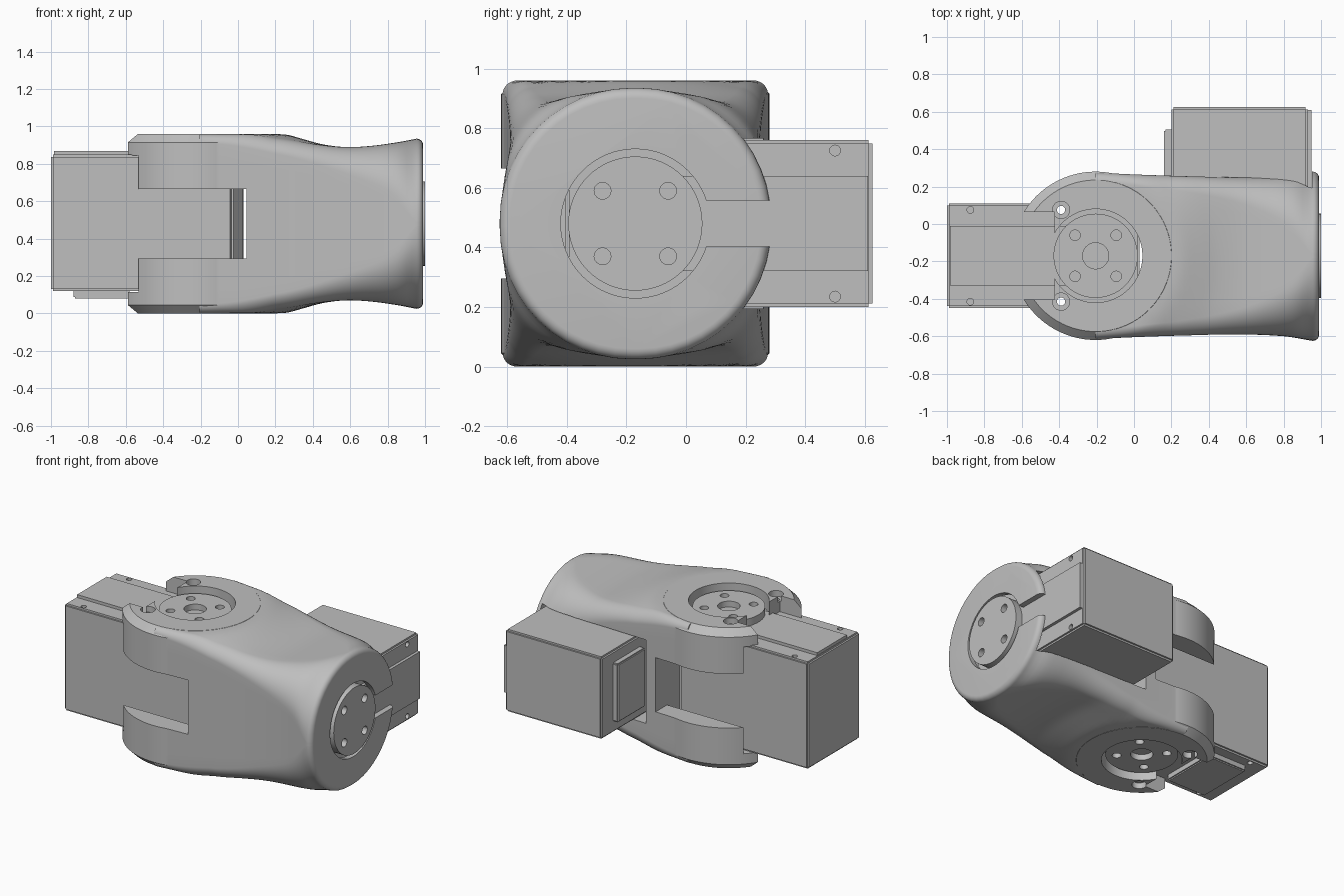
import bpy, bmesh, math
from mathutils import Matrix, Vector

old = bpy.data.objects.get("Cube")
if old:
    bpy.data.objects.remove(old, do_unlink=True)

grey = bpy.data.materials.new("plain grey")
grey.use_nodes = True
grey.diffuse_color = (0.52, 0.52, 0.52, 1)
grey.node_tree.nodes["Principled BSDF"].inputs["Base Color"].default_value = grey.diffuse_color

MID_Y, MID_Z = -0.17, 0.48
RADIUS = 0.45
# Joint frames: local z is the turning axis, local -x points to the motor tail
SIDE_JOINT = Matrix.Translation((-0.205, MID_Y, MID_Z))
END_JOINT = Matrix.Translation((0.56, MID_Y, MID_Z)) @ Matrix(
    ((0, 0, 1, 0), (-1, 0, 0, 0), (0, -1, 0, 0), (0, 0, 0, 1)))


def finish(bm, name):
    bmesh.ops.recalc_face_normals(bm, faces=bm.faces)
    mesh = bpy.data.meshes.new(name)
    bm.to_mesh(mesh)
    bm.free()
    mesh.materials.append(grey)
    obj = bpy.data.objects.new(name, mesh)
    bpy.context.collection.objects.link(obj)
    return obj


def box(name, low, high, frame=Matrix(), bevel=0):
    low, high = Vector(low), Vector(high)
    bm = bmesh.new()
    bmesh.ops.create_cube(bm, size=1)
    bmesh.ops.scale(bm, vec=high - low, verts=bm.verts)
    bmesh.ops.translate(bm, vec=(low + high) / 2, verts=bm.verts)
    if bevel:
        bmesh.ops.bevel(bm, geom=bm.edges[:], offset=bevel, segments=2, affect='EDGES')
    bm.transform(frame)
    return finish(bm, name)


def cylinder(name, x, y, radius, low, high, frame=Matrix(), sides=32, chamfer=0):
    bm = bmesh.new()
    bmesh.ops.create_cone(bm, cap_ends=True, segments=sides, radius1=radius,
                          radius2=radius, depth=high - low)
    if chamfer:
        rims = [e for e in bm.edges if abs(e.verts[0].co.z - e.verts[1].co.z) < 0.001]
        bmesh.ops.bevel(bm, geom=rims, offset=chamfer, segments=1, affect='EDGES')
    bm.transform(frame @ Matrix.Translation((x, y, (low + high) / 2)))
    return finish(bm, name)


def combine(target, others, operation='DIFFERENCE'):
    bpy.context.view_layer.objects.active = target
    for other in others:
        mod = target.modifiers.new("cut", 'BOOLEAN')
        mod.operation, mod.solver, mod.object = operation, 'EXACT', other
        bpy.ops.object.modifier_apply(modifier=mod.name)
        bpy.data.objects.remove(other, do_unlink=True)


def smooth(obj):
    bpy.ops.object.select_all(action='DESELECT')
    obj.select_set(True)
    bpy.context.view_layer.objects.active = obj
    bpy.ops.object.shade_smooth_by_angle(angle=math.radians(28))


def curve(keys, x):
    """Smooth curve through (x, value) keys."""
    if x <= keys[0][0]:
        return keys[0][1]
    if x >= keys[-1][0]:
        return keys[-1][1]
    i = max(k for k in range(len(keys) - 1) if keys[k][0] <= x)

    def slope(k):
        a, b = keys[max(k - 1, 0)], keys[min(k + 1, len(keys) - 1)]
        return (b[1] - a[1]) / (b[0] - a[0])
    (x0, v0), (x1, v1) = keys[i], keys[i + 1]
    w = x1 - x0
    t = (x - x0) / w
    return (v0 * (1 + 2 * t) * (1 - t) ** 2 + v1 * t * t * (3 - 2 * t)
            + w * t * (1 - t) * (slope(i) * (1 - t) - slope(i + 1) * t))


# Arm housing: box section at the fork blending to a round end, waisted between
WIDTH = [(-.205, .445), (0, .435), (.3, .425), (.55, .42), (.8, .43), (.955, .455)]
HEIGHT = [(.2, .479), (.26, .476), (.35, .452), (.45, .425), (.57, .41),
          (.7, .415), (.85, .435), (.955, .455)]
CORNER = [(-.205, .045), (0, .06), (.25, .08), (.5, .12), (.7, .19), (.85, .29), (.955, .45)]


def section(x, inset):
    hy, hz = curve(WIDTH, x) - inset, curve(HEIGHT, x) - inset
    r = min(curve(CORNER, x), 0.97 * hy, 0.97 * hz)
    points = []
    for corner in range(4):
        sy = 1 if corner in (0, 3) else -1
        sz = 1 if corner < 2 else -1
        for k in range(13):
            a = math.radians(90 * corner + 7.5 * k)
            points.append((sy * (hy - r) + r * math.cos(a), sz * (hz - r) + r * math.sin(a)))
        # evenly spaced points along the flat to the next corner
        a = math.radians(90 * (corner + 1))
        ny, nz = [(-1, 1), (-1, -1), (1, -1), (1, 1)][corner]
        end = Vector((ny * (hy - r) + r * math.cos(a), nz * (hz - r) + r * math.sin(a)))
        start = Vector(points[-1])
        points += [tuple(start.lerp(end, k / 10)) for k in range(1, 10)]
    # the waist starts along an arc around the fork axis
    weight = min(1, max(0, (0.6 - x) / 0.4))
    ring = []
    for y, z in points:
        away = math.hypot(x + 0.205, y) - 0.205
        scoop = curve(HEIGHT, x + (away - x) * weight) / curve(HEIGHT, x)
        ring.append((x, MID_Y + y, MID_Z + z * scoop))
    return ring


def make_housing():
    stations = [(-0.205 + 1.16 * i / 44, 0) for i in range(45)]
    for k in range(1, 7):
        a = math.radians(15 * k)
        stations.append((0.955 + 0.035 * math.sin(a), 0.035 * (1 - math.cos(a))))
    bm = bmesh.new()
    rings = [[bm.verts.new(p) for p in section(*s)] for s in stations]
    for a, b in zip(rings, rings[1:]):
        for i in range(len(a)):
            j = (i + 1) % len(a)
            bm.faces.new((a[i], a[j], b[j], b[i]))
    bm.faces.new(rings[0])
    bm.faces.new(rings[-1])
    return finish(bm, "arm_housing")


housing = make_housing()
fork = cylinder("fork_disc", 0, 0, RADIUS, -.48, .48, SIDE_JOINT, 96, 0.045)
combine(housing, [fork], 'UNION')

cutters = [
    # side joint: open fork, motor pocket, tail opening, horn recess
    box("cut_fork", (-.9, -.8, -.185), (.25, .8, .185), SIDE_JOINT),
    box("cut_pocket", (-.9, -.31, -.365), (.25, .31, .365), SIDE_JOINT),
    box("cut_tail", (-.9, -.235, -.6), (-.22, .235, .6), SIDE_JOINT),
    cylinder("cut_recess", 0, 0, .25, -.6, .6, SIDE_JOINT, 64),
    # end joint: motor pocket, narrow slot, horn recess
    box("cut_pocket", (-.9, -.285, -.44), (.25, .285, .392), END_JOINT),
    box("cut_slot", (-.9, -.077, .3), (-.1, .077, .6), END_JOINT),
    cylinder("cut_recess", 0, 0, .25, .2, .6, END_JOINT, 64),
]
for side in (-.245, .245):
    for low, high in ((.44, .6), (-.6, -.44)):
        cutters.append(cylinder("cut_bore", -.185, side, .046, low, high, SIDE_JOINT))
    cutters.append(cylinder("cut_bore", -.185, side, .046, .41, .6, END_JOINT))
    cutters.append(cylinder("cut_screw", -.185, side, .022, -.7, .7, SIDE_JOINT))
    cutters.append(cylinder("cut_screw", -.185, side, .022, .3, .7, END_JOINT))
combine(housing, cutters)
smooth(housing)


def make_motor(prefix, frame):
    # Case with chamfered inner end and screw holes
    bm = bmesh.new()
    outline = [(-.795, -.28), (.175, -.28), (.235, -.2), (.235, .2), (.175, .28), (-.795, .28)]
    base = bm.faces.new([bm.verts.new((x, y, -.36)) for x, y in outline])
    top = bmesh.ops.extrude_face_region(bm, geom=[base])["geom"]
    bmesh.ops.translate(bm, vec=(0, 0, .73), verts=[v for v in top if isinstance(v, bmesh.types.BMVert)])
    bmesh.ops.bevel(bm, geom=bm.edges[:], offset=.012, segments=2, affect='EDGES')
    bm.transform(frame)
    case = finish(bm, prefix + "_motor_case")
    holes = []
    for side in (-.245, .245):
        holes.append(cylinder("cut_hole", -.185, side, .022, -.6, .6, frame))
        for low, high in ((.3, .5), (-.5, -.3)):
            holes.append(cylinder("cut_hole", -.67, side, .018, low, high, frame, 20))
    combine(case, holes)
    smooth(case)

    # Raised cover strip and cable socket plate
    box(prefix + "_motor_cover", (-.78, -.16, .3), (.1, .16, .39), frame)
    box(prefix + "_motor_socket", (-.675, -.2, -.4), (-.375, .2, -.3), frame, .008)

    # Turning discs on both faces
    for label, sign in (("front", 1), ("rear", -1)):
        low, high = sorted((sign * .3, sign * .44))
        disc = cylinder(prefix + "_" + label + "_horn", 0, 0, .225, low, high, frame, 64)
        low, high = sorted((sign * .4, sign * .6))
        holes = [cylinder("cut_centre", 0, 0, .07, low, high, frame)]
        for x in (-.11, .11):
            for y in (-.11, .11):
                holes.append(cylinder("cut_hole", x, y, .028, low, high, frame, 24))
        combine(disc, holes)
        smooth(disc)


make_motor("side", SIDE_JOINT)
make_motor("end", END_JOINT)
